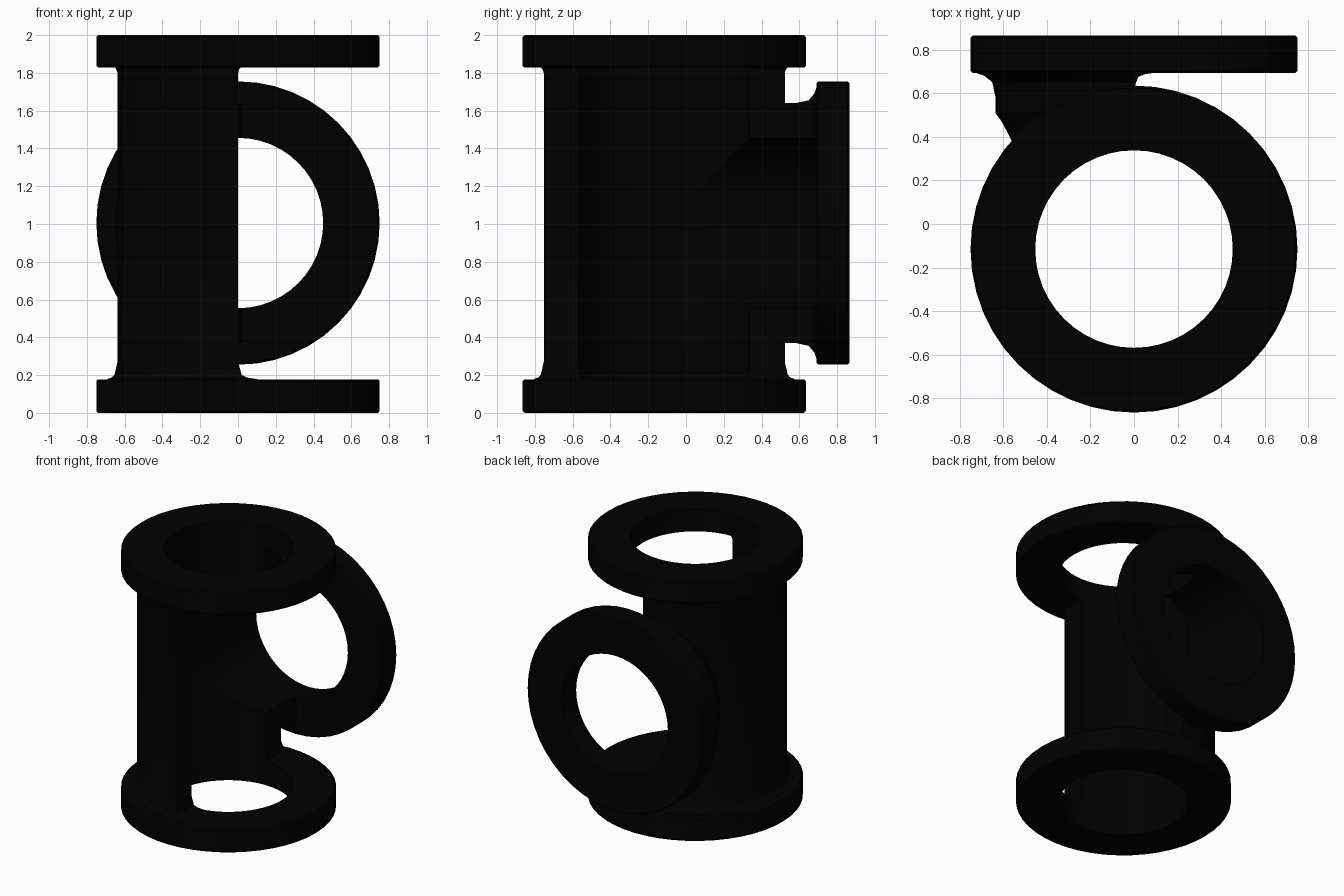
import bpy, bmesh, math
from mathutils import Matrix

if "Cube" in bpy.data.objects:
    bpy.data.objects.remove(bpy.data.objects["Cube"])

SEG = 48
CY = -0.115                      # y of the vertical pipe axis
VERTICAL = Matrix.Translation((0, CY, 0))
# lathe axis turned to point along +y
SIDEWAYS = Matrix.Translation((0, 0, 1.005)) @ Matrix.Rotation(-math.pi / 2, 4, 'X')


def finish(name, bm):
    bmesh.ops.recalc_face_normals(bm, faces=bm.faces)
    me = bpy.data.meshes.new(name)
    bm.to_mesh(me)
    bm.free()
    ob = bpy.data.objects.new(name, me)
    bpy.context.collection.objects.link(ob)
    return ob


def lathe(name, profile, matrix):
    """Solid of revolution from (radius, height) pairs, capped at both ends."""
    bm = bmesh.new()
    rings = []
    for r, h in profile:
        rings.append([bm.verts.new((r * math.cos(2 * math.pi * i / SEG),
                                    r * math.sin(2 * math.pi * i / SEG), h)) for i in range(SEG)])
    for a, b in zip(rings, rings[1:]):
        for i in range(SEG):
            j = (i + 1) % SEG
            bm.faces.new((a[i], a[j], b[j], b[i]))
    bm.faces.new(rings[0])
    bm.faces.new(rings[-1])
    bm.transform(matrix)
    return finish(name, bm)


def prism(name, points, place, lo, hi):
    """Extrude a 2D outline; place(u, v, t) maps it into space."""
    bm = bmesh.new()
    a = [bm.verts.new(place(u, v, lo)) for u, v in points]
    b = [bm.verts.new(place(u, v, hi)) for u, v in points]
    n = len(points)
    for i in range(n):
        j = (i + 1) % n
        bm.faces.new((a[i], a[j], b[j], b[i]))
    bm.faces.new(a)
    bm.faces.new(b)
    return finish(name, bm)


def combine(target, other, operation):
    m = target.modifiers.new(operation, 'BOOLEAN')
    m.object, m.operation, m.solver = other, operation, 'MANIFOLD'
    bpy.context.view_layer.objects.active = target
    bpy.ops.object.modifier_apply(modifier=m.name)
    bpy.data.objects.remove(other, do_unlink=True)


def flange(name, lo, hi, matrix):
    b = 0.01
    return lathe(name, [(0.75 - b, lo), (0.75, lo + b), (0.75, hi - b), (0.75 - b, hi)], matrix)


# vertical pipe, flared into its end flanges
body = lathe("half_pipe_tee", [(0.69, 0.09), (0.69, 0.18), (0.668, 0.187), (0.654, 0.202), (0.638, 0.27),
                               (0.638, 1.80), (0.645, 1.82), (0.66, 1.835), (0.66, 1.92)], VERTICAL)

# side branch, narrowing into the pipe and flared into its flange
branch = lathe("branch", [(0.40, 0.2), (0.50, 0.30), (0.56, 0.38), (0.604, 0.465), (0.636, 0.51),
                          (0.636, 0.585), (0.65, 0.65), (0.687, 0.68), (0.73, 0.695), (0.73, 0.78)], SIDEWAYS)
combine(body, branch, 'UNION')

# remove the right half, leaving fillets against the end flanges
cut = prism("cut", [(0.0007, 0.27), (0.02, 0.20), (0.05, 0.187), (0.11, 0.177), (2, 0.177),
                    (2, 1.833), (0.02, 1.833), (0.006, 1.82), (0.0007, 1.80)],
            lambda u, v, t: (u, t, v), -2, 0.699)
combine(body, cut, 'DIFFERENCE')

# fillet between the cut face and the side flange
fillet = prism("fillet", [(-0.05, 0.60), (0, 0.60), (0.006, 0.64), (0.02, 0.675), (0.05, 0.687),
                          (0.11, 0.696), (0.11, 0.73), (-0.05, 0.73)],
               lambda u, v, t: (u, v, t), 0.374, 1.636)
combine(body, fillet, 'UNION')

# three full ring flanges
for args in (("bottom_flange", 0, 0.178, VERTICAL), ("top_flange", 1.828, 2.0, VERTICAL),
             ("side_flange", 0.692, 0.865, SIDEWAYS)):
    combine(body, flange(*args), 'UNION')

# bores through pipe and branch
combine(body, lathe("bore", [(0.453, -1), (0.453, 3)], VERTICAL), 'DIFFERENCE')
combine(body, lathe("side_bore", [(0.451, CY + 0.01), (0.451, 2)], SIDEWAYS), 'DIFFERENCE')

# black finish
mat = bpy.data.materials.new("black")
mat.diffuse_color = (0, 0, 0, 1)
mat.use_nodes = True
mat.node_tree.nodes["Principled BSDF"].inputs["Base Color"].default_value = mat.diffuse_color
body.data.materials.clear()
body.data.materials.append(mat)
for p in body.data.polygons:
    p.material_index = 0

bpy.ops.object.select_all(action='DESELECT')
body.select_set(True)
bpy.context.view_layer.objects.active = body
bpy.ops.object.shade_smooth_by_angle(angle=math.radians(35))
